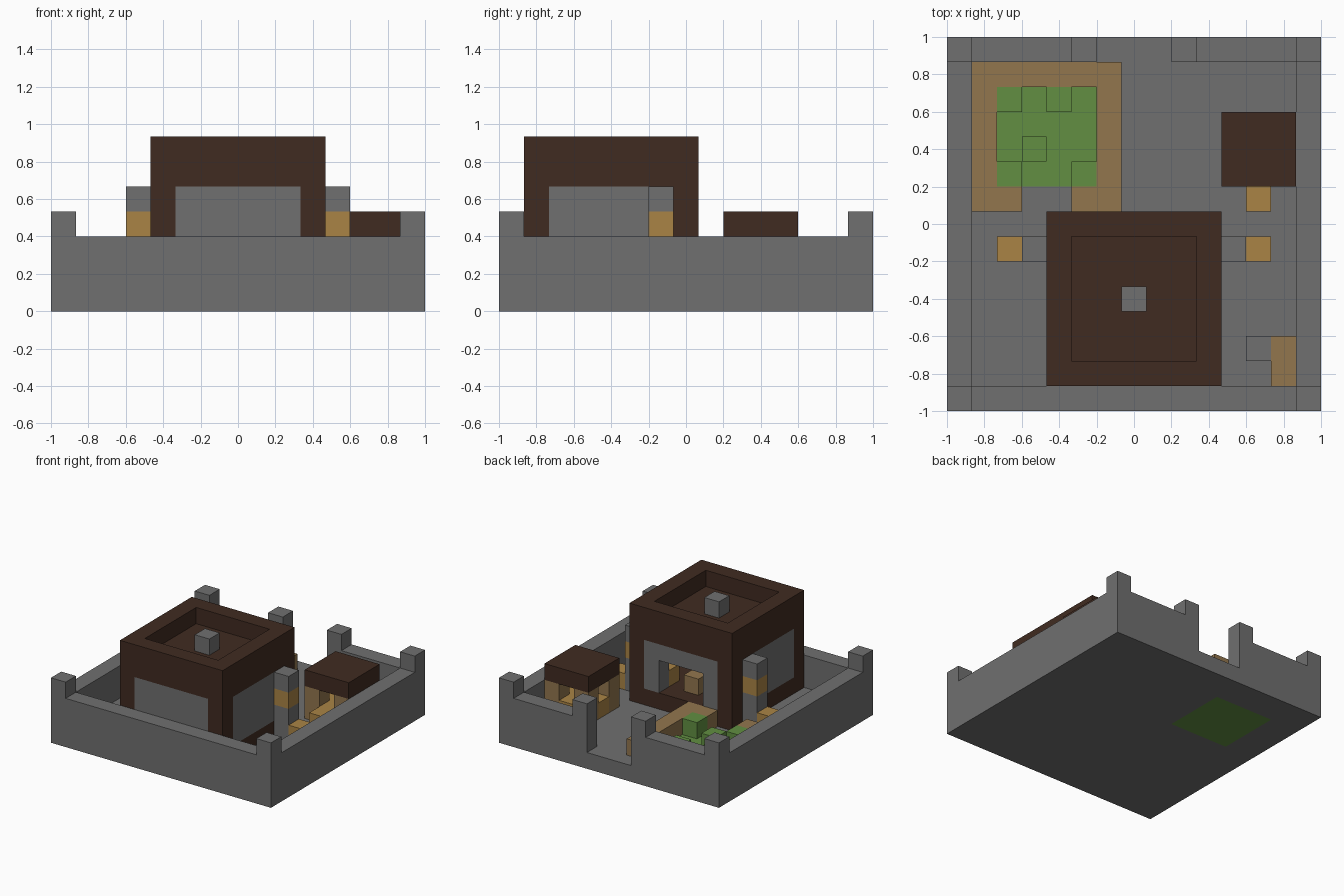
import bpy
import bmesh
from mathutils import Matrix, Vector

if "Cube" in bpy.data.objects:
    bpy.data.objects.remove(bpy.data.objects["Cube"], do_unlink=True)

N = 15          # cells along each side of the plot
U = 2 / N       # size of one cell


def material(name, r, g, b):
    m = bpy.data.materials.new(name)
    m.use_nodes = True
    m.diffuse_color = (r, g, b, 1)
    m.node_tree.nodes["Principled BSDF"].inputs["Base Color"].default_value = (r, g, b, 1)
    return m


STONE = material("grey stone", .162, .162, .162)
TIMBER = material("dark timber", .051, .024, .015)
PLANK = material("tan plank", .288, .181, .076)
GOLD = material("golden wood", .402, .231, .06)
LEAF = material("green leaf", .122, .275, .054)


def build(name, mat, *boxes):
    """Boxes are inclusive cell ranges: (x0, x1), (y0, y1), (z0, z1)."""
    bm = bmesh.new()
    for box in boxes:
        lo = Vector((r[0] for r in box))
        hi = Vector((r[1] + 1 for r in box))
        mid = (lo + hi) / 2 - Vector((N / 2, N / 2, 0))
        bmesh.ops.create_cube(bm, size=1, matrix=Matrix.Translation(mid * U)
                              @ Matrix.Diagonal(((hi - lo) * U).to_4d()))
    mesh = bpy.data.meshes.new(name)
    bm.to_mesh(mesh)
    bm.free()
    mesh.materials.append(mat)
    obj = bpy.data.objects.new(name, mesh)
    bpy.context.collection.objects.link(obj)
    return obj


def cell(x, y, z0, z1=None):
    return (x, x), (y, y), (z0, z0 if z1 is None else z1)


def ring(x, y, z):
    """Four boxes around the border of a rectangle."""
    return [((x[0], x[1]), (y[0], y[0]), z), ((x[0], x[1]), (y[1], y[1]), z),
            ((x[0], x[0]), (y[0] + 1, y[1] - 1), z), ((x[1], x[1]), (y[0] + 1, y[1] - 1), z)]


# Ground slab, leaving a hole for the garden bed
build("ground", STONE, ((0, 14), (0, 8), (0, 0)), ((0, 14), (13, 14), (0, 0)),
      ((0, 1), (9, 12), (0, 0)), ((6, 14), (9, 12), (0, 0)))

# Outer wall with a gate gap at the back
build("outer_wall", STONE, ((0, 14), (0, 0), (1, 2)), ((0, 0), (1, 13), (1, 2)),
      ((14, 14), (1, 13), (1, 2)), ((0, 5), (14, 14), (1, 2)), ((9, 14), (14, 14), (1, 2)))
build("wall_posts", STONE, *[cell(x, y, 3) for x in (0, 14) for y in (0, 14)])
build("gate_posts", STONE, *[cell(x, 14, 3) for x in (5, 9)])

# House: plinth, corner posts, walls with a doorway, sunken roof
build("house_plinth", TIMBER, ((4, 10), (1, 7), (1, 1)))
build("house_corner_posts", TIMBER, *[cell(x, y, 2, 4) for x in (4, 10) for y in (1, 7)])
build("house_walls", STONE, ((5, 9), (1, 1), (2, 4)),
      *[((x, x), (2, 6), (2, 4)) for x in (4, 10)])
build("house_door_wall", STONE, cell(5, 7, 2, 4), cell(9, 7, 2, 4), ((6, 8), (7, 7), (4, 4)))
build("house_roof", TIMBER, ((4, 10), (1, 7), (5, 5)))
build("house_roof_rim", TIMBER, *ring((4, 10), (1, 7), (6, 6)))
build("chimney", STONE, cell(7, 4, 6))
build("house_table", PLANK, cell(7, 6, 2))
build("house_crate", GOLD, cell(9, 6, 2))

# Lamp columns and crates on both sides of the house
for side, column, crate in (("right", 3, 2), ("left", 11, 12)):
    build(side + "_lamp_column", STONE, cell(column, 6, 1, 2), cell(column, 6, 4))
    build(side + "_lamp", GOLD, cell(column, 6, 3))
    build(side + "_crate", GOLD, cell(crate, 6, 1))

# Garden bed, its plank border with an entrance, and plants
build("garden_bed", LEAF, ((2, 5), (9, 12), (0, 0)))
build("garden_border", PLANK, ((1, 6), (13, 13), (1, 1)),
      *[((x, x), (8, 12), (1, 1)) for x in (1, 6)], cell(2, 8, 1), cell(5, 8, 1))
build("plants", LEAF, *[cell(x, y, 1) for x, y in ((2, 12), (4, 12), (3, 10), (2, 9), (5, 9))])

# Market hut with goods
build("hut_roof", TIMBER, ((11, 13), (9, 11), (3, 3)))
build("hut_posts", PLANK, *[cell(x, y, 1, 2) for x in (11, 13) for y in (9, 11)])
build("hut_goods", GOLD, ((12, 12), (8, 11), (1, 1)), cell(11, 10, 1), cell(13, 10, 1))

# Corner bench with a stone block
build("corner_bench", PLANK, ((13, 13), (1, 2), (1, 1)))
build("corner_stone", STONE, cell(12, 2, 1))
